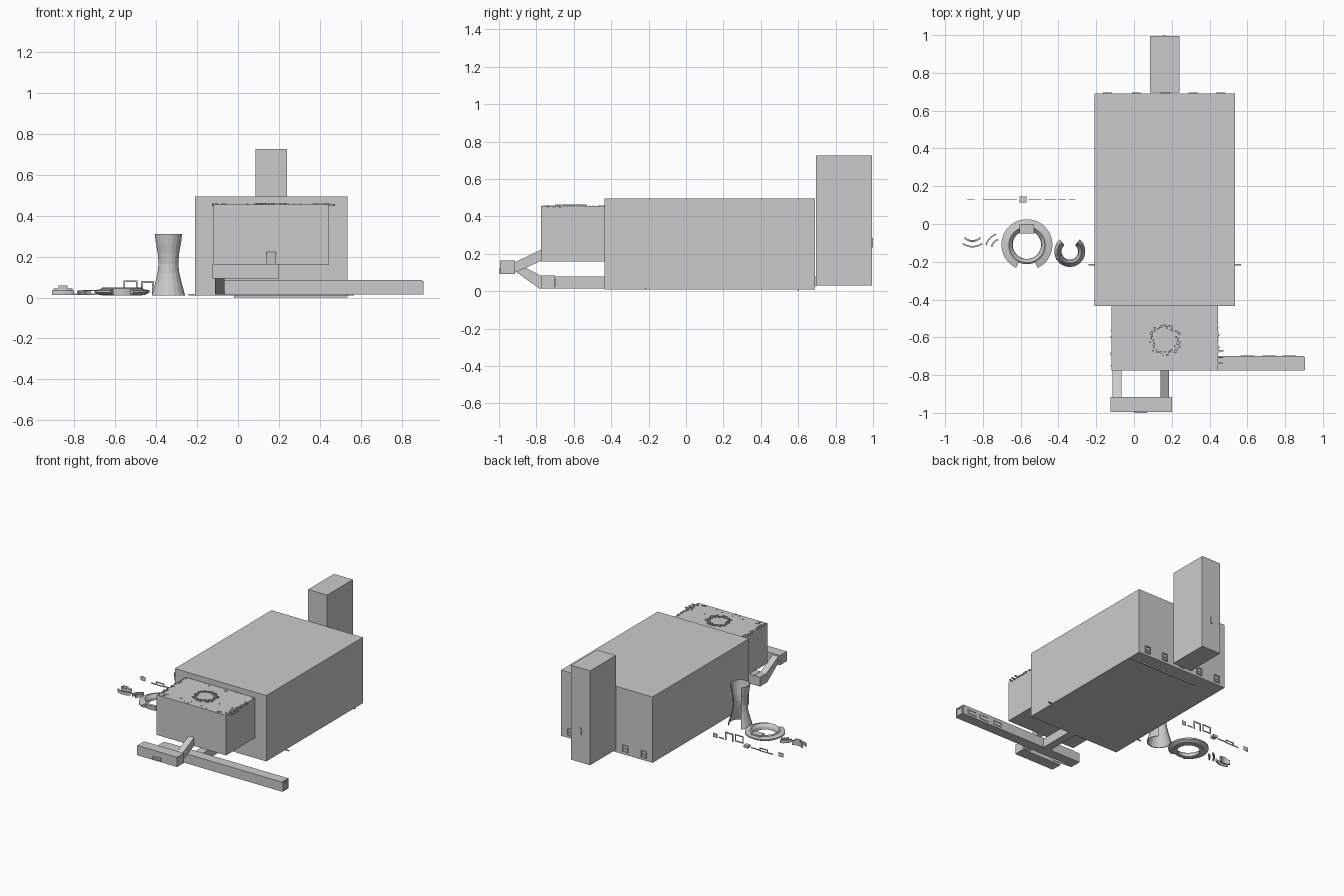
import bpy, bmesh, math, random
from mathutils import Vector

if "Cube" in bpy.data.objects:
    bpy.data.objects.remove(bpy.data.objects["Cube"])

random.seed(4)


def finish(name, bm):
    bmesh.ops.recalc_face_normals(bm, faces=bm.faces)
    me = bpy.data.meshes.new(name)
    bm.to_mesh(me)
    bm.free()
    ob = bpy.data.objects.new(name, me)
    bpy.context.collection.objects.link(ob)
    return ob


def add_box(bm, x0, x1, y0, y1, z0, z1):
    vs = bmesh.ops.create_cube(bm, size=1)["verts"]
    for v in vs:
        v.co = Vector(((x0 + x1) / 2 + v.co.x * (x1 - x0),
                       (y0 + y1) / 2 + v.co.y * (y1 - y0),
                       (z0 + z1) / 2 + v.co.z * (z1 - z0)))


def boxes(name, *items):
    bm = bmesh.new()
    for it in items:
        add_box(bm, *it)
    return finish(name, bm)


def frame_y(x0, x1, y0, y1, z0, z1, t):
    """Four bars of a window frame facing along y."""
    return [(x0, x0 + t, y0, y1, z0, z1), (x1 - t, x1, y0, y1, z0, z1),
            (x0 + t, x1 - t, y0, y1, z0, z0 + t), (x0 + t, x1 - t, y0, y1, z1 - t, z1)]


def prism(name, x0, x1, yz):
    """Side profile pushed out along x."""
    bm = bmesh.new()
    f = bm.faces.new([bm.verts.new((x0, y, z)) for y, z in yz])
    r = bmesh.ops.extrude_face_region(bm, geom=[f])
    for g in r["geom"]:
        if isinstance(g, bmesh.types.BMVert):
            g.co.x = x1
    return finish(name, bm)


def lathe(name, cx, cy, loop, a0, a1, n):
    """Closed (radius, z) loop swept from a0 to a1 degrees."""
    bm = bmesh.new()
    full = abs(a1 - a0) >= 360
    rings = []
    for i in range(n if full else n + 1):
        a = math.radians(a0 + (a1 - a0) * i / n)
        rings.append([bm.verts.new((cx + r * math.cos(a), cy + r * math.sin(a), z))
                      for r, z in loop])
    m = len(loop)
    for i in range(n):
        p, q = rings[i], rings[(i + 1) % len(rings)]
        for j in range(m):
            bm.faces.new((p[j], p[(j + 1) % m], q[(j + 1) % m], q[j]))
    if not full:
        bm.faces.new(rings[0])
        bm.faces.new(rings[-1])
    return finish(name, bm)


def rect(r0, r1, z0, z1):
    return [(r0, z0), (r1, z0), (r1, z1), (r0, z1)]


# Main volumes
boxes("main_hall", (-.21, .535, -.435, .69, .01, .495))
boxes("rear_tower", (.085, .24, .695, .995, .03, .725))
boxes("rear_tower_plate", (.155, .168, .995, 1.0, .235, .285))
boxes("rear_tower_link", (.14, .19, .69, .697, .03, .08))
boxes("front_block", (-.12, .445, -.775, -.435, .16, .455))

# Side ledges and floor strip of the hall
boxes("side_ledges", (-.242, -.21, -.219, -.213, .01, .017),
      (.535, .567, -.219, -.213, .01, .017))
boxes("floor_strip", (-.02, .535, .595, .605, 0, .01))

# Rear windows
wins = []
for cx in (-.14, .012, .165, .312, .46):
    wins += frame_y(cx - .023, cx + .023, .69, .697, .027, .08, .006)
    wins.append((cx - .017, cx + .017, .69, .695, .05, .055))
boxes("rear_windows", *wins)

# Long low wing, its windows, and the passage to the hall
boxes("long_wing", (-.065, .90, -.775, -.70, .015, .085))
boxes("passage", (.14, .20, -.70, -.435, .015, .08))
wins = []
for x0 in (.565, .68, .785):
    wins += frame_y(x0, x0 + .073, -.70, -.696, .03, .065, .007)
boxes("wing_windows", *wins)
boxes("wing_end_frame", (.90, .906, -.772, -.764, .015, .08), (.90, .906, -.712, -.704, .015, .08),
      (.90, .906, -.764, -.712, .07, .08), (.90, .906, -.764, -.712, .015, .022))

# Front crossbar with its two sloping corridors
boxes("front_crossbar", (-.125, .20, -.995, -.915, .093, .165))
boxes("crossbar_window", *frame_y(0, .07, -1.0, -.995, .098, .122, .005))
prism("rising_corridor", .14, .185, [(-.915, .10), (-.775, .162), (-.775, .222), (-.915, .155)])
prism("falling_corridor", -.113, -.065,
      [(-.915, .155), (-.915, .108), (-.785, .015), (-.70, .015), (-.70, .083), (-.775, .083)])

# Broken ring and rubble on the front block roof
bm = bmesh.new()
for i in range(44):
    a = 2 * math.pi * i / 44
    r = .072 + random.uniform(-.012, .012)
    x, y = .165 + r * math.cos(a), -.615 + r * math.sin(a)
    s = random.uniform(.003, .007)
    add_box(bm, x - s, x + s, y - s, y + s, .455, .463)
finish("roof_ring", bm)
bm = bmesh.new()
for i in range(90):
    if i % 3:
        x = random.choice((-.115, .435)) + random.uniform(-.006, .012)
        y = random.uniform(-.765, -.45)
    else:
        x, y = random.uniform(-.11, .43), random.choice((-.755, -.68, -.46)) + random.uniform(-.01, .03)
    a, b = random.uniform(.002, .009), random.uniform(.001, .003)
    add_box(bm, x - a, x + a, y - b, y + b, .448, .459)
finish("roof_rubble", bm)
boxes("roof_edge_bits", (.445, .475, -.675, -.668, .447, .457), (.42, .472, -.71, -.703, .447, .457),
      (.43, .468, -.74, -.733, .447, .457))

# Waisted tower, open towards the back
outer = [(.083, .01), (.066, .07), (.054, .12), (.049, .165), (.053, .215), (.062, .265), (.068, .31)]
inner = [(r - .005, z) for r, z in reversed(outer)]
lathe("waisted_tower", -.34, -.145, outer + inner, 130, 410, 14)

# Round arena
lathe("arena_outer_ring", -.567, -.11,
      [(.095, .012), (.115, .014), (.135, .025), (.135, .035), (.10, .042), (.095, .035)], -65, 245, 36)
lathe("arena_inner_ring", -.567, -.11,
      [(.075, .01), (.10, .01), (.103, .044), (.095, .05), (.078, .03)], 0, 360, 36)
boxes("arena_box", (-.605, -.53, -.05, .0, .02, .05))

# Curved benches
lathe("bench_low", -.855, -.03, rect(.086, .094, .012, .035), 235, 305, 8)
lathe("bench_mid", -.855, -.03, rect(.055, .065, .012, .045), 225, 315, 8)
lathe("bench_top", -.855, -.03, rect(.055, .062, .045, .06), 250, 290, 4)
lathe("side_bench_low", -.70, -.135, rect(.083, .09, .012, .035), 110, 165, 8)
lathe("side_bench_high", -.70, -.135, rect(.052, .06, .012, .035), 110, 165, 8)

# Row of thin panels and open frames
row = [(-.885, -.845, .128, .131, .015, .045), (-.80, -.76, .128, .131, .012, .02),
       (-.69, -.62, .128, .131, .015, .022), (-.605, -.57, .113, .145, .012, .03),
       (-.475, -.41, .128, .131, .07, .08), (-.475, -.465, .128, .131, .02, .07),
       (-.42, -.41, .128, .131, .02, .07), (-.40, -.36, .128, .131, .02, .028),
       (-.345, -.31, .128, .131, .015, .045)]
row += frame_y(-.56, -.49, .128, .131, .03, .083, .008)
row += frame_y(-.76, -.69, .128, .131, .012, .038, .007)
boxes("panel_row", *row)
